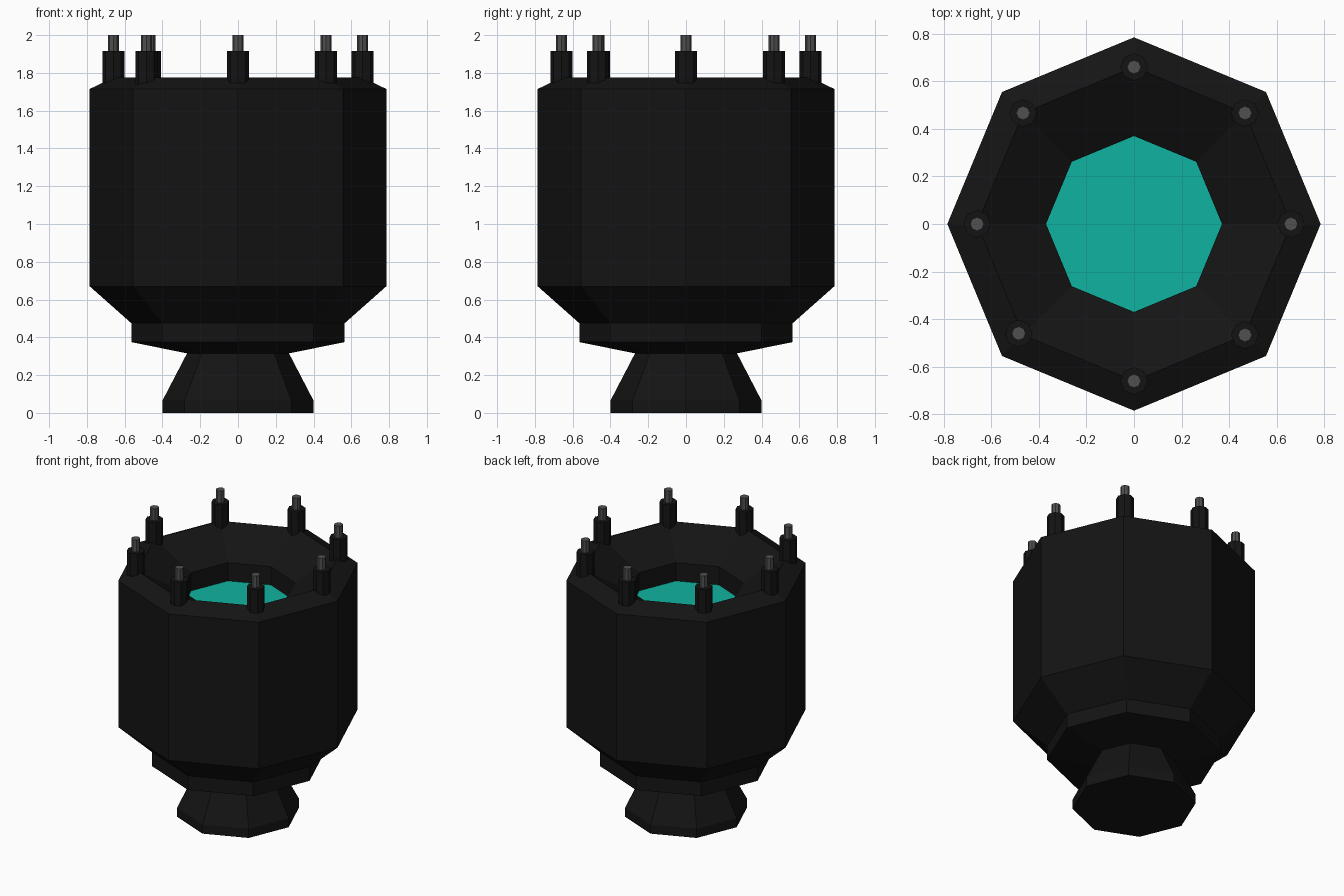
import bpy, bmesh, math

if "Cube" in bpy.data.objects:
    bpy.data.objects.remove(bpy.data.objects["Cube"])

def material(name, rgb):
    m = bpy.data.materials.new(name)
    m.diffuse_color = (*rgb, 1)
    m.use_nodes = True
    m.node_tree.nodes["Principled BSDF"].inputs["Base Color"].default_value = m.diffuse_color
    return m

BLACK = material("black", (0.007, 0.007, 0.007))
GREY = material("grey", (0.08, 0.08, 0.08))
TEAL = material("teal", (0.005, 0.45, 0.35))

def lathe(name, profile, mat, centre=(0, 0), cap_start=True, cap_end=True, sides=8):
    """Flat-sided solid from (radius, z) points, ordered outside upwards."""
    bm = bmesh.new()
    rings = [[bm.verts.new((r * math.cos(2 * math.pi * i / sides),
                            r * math.sin(2 * math.pi * i / sides), z))
              for i in range(sides)] for r, z in profile]
    for a, b in zip(rings, rings[1:]):
        for i in range(sides):
            j = (i + 1) % sides
            bm.faces.new((a[i], a[j], b[j], b[i]))
    if cap_start:
        bm.faces.new(rings[0][::-1])
    if cap_end:
        bm.faces.new(rings[-1])
    me = bpy.data.meshes.new(name)
    bm.to_mesh(me)
    bm.free()
    me.materials.append(mat)
    ob = bpy.data.objects.new(name, me)
    ob.location = (*centre, 0)
    bpy.context.collection.objects.link(ob)
    return ob

# Foot, neck, collar, barrel, chamfered rim and sunken bowl
lathe("body", [(0.40, 0), (0.40, 0.065), (0.27, 0.315), (0.565, 0.375),
               (0.565, 0.475), (0.785, 0.67), (0.785, 1.715), (0.66, 1.775),
               (0.37, 1.61), (0.37, 1.48)], BLACK, cap_end=False)

# Glowing floor of the bowl
lathe("bowl_floor", [(0.37, 1.48)], TEAL, cap_start=False)

# Posts with grey studs around the rim
for k in range(8):
    a = k * math.pi / 4
    c = (0.66 * math.cos(a), 0.66 * math.sin(a))
    if k == 5:  # one post sits slightly off the ring
        c = (-0.485, -0.46)
    lathe(f"rim_post_{k}", [(0.058, 1.73), (0.058, 1.915)], BLACK, c)
    lathe(f"rim_stud_{k}", [(0.029, 1.90), (0.029, 2.0)], GREY, c)
